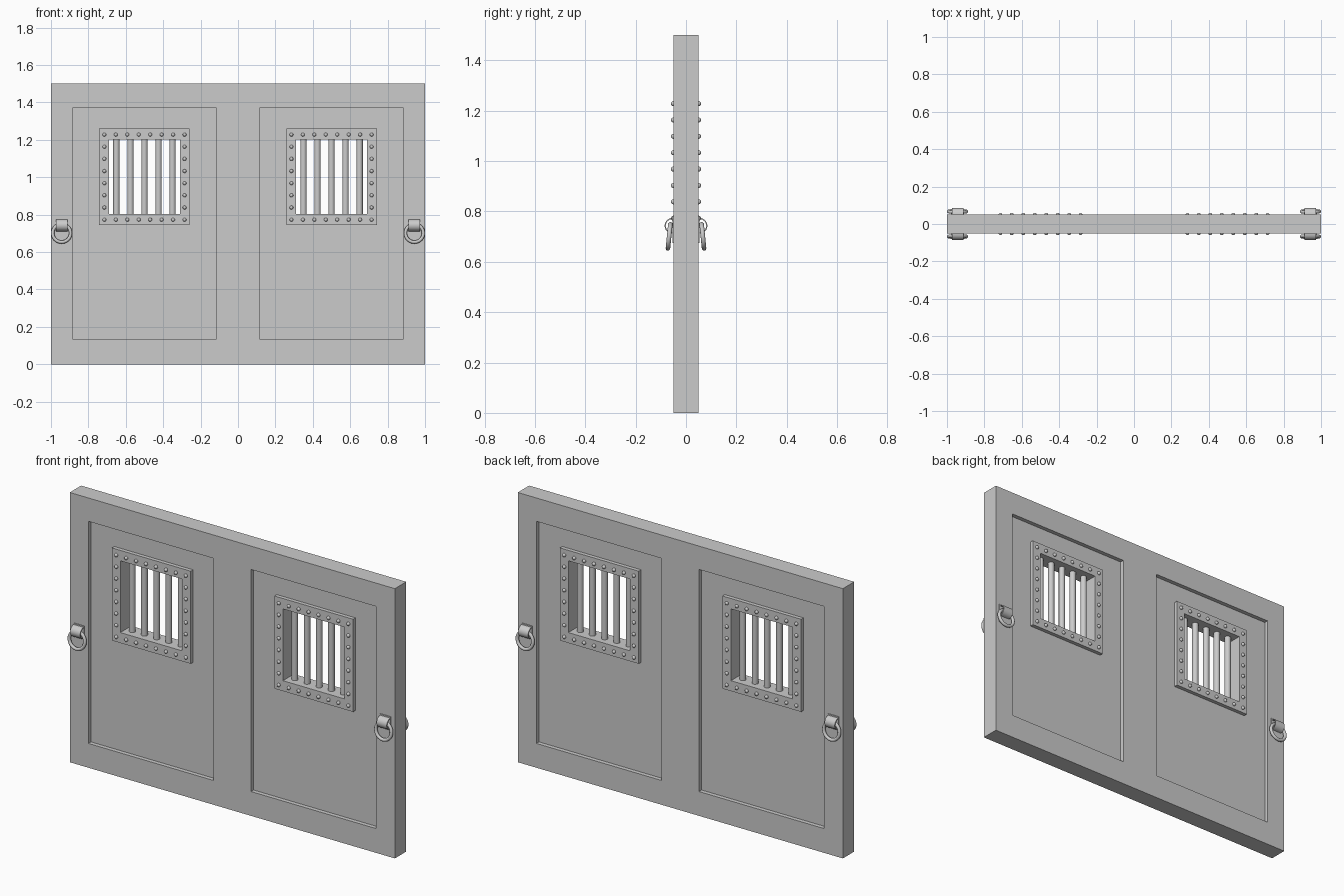
import bpy, bmesh, math
from mathutils import Matrix, Vector

if "Cube" in bpy.data.objects:
    bpy.data.objects.remove(bpy.data.objects["Cube"])


def finish(bm, name, smooth=False):
    bmesh.ops.recalc_face_normals(bm, faces=bm.faces)
    me = bpy.data.meshes.new(name)
    bm.to_mesh(me)
    bm.free()
    ob = bpy.data.objects.new(name, me)
    bpy.context.collection.objects.link(ob)
    if smooth:
        bpy.ops.object.select_all(action='DESELECT')
        ob.select_set(True)
        bpy.context.view_layer.objects.active = ob
        bpy.ops.object.shade_smooth_by_angle(angle=math.radians(40))
    return ob


def box(bm, x0, x1, y0, y1, z0, z1):
    m = (Matrix.Translation(((x0 + x1) / 2, (y0 + y1) / 2, (z0 + z1) / 2))
         @ Matrix.Diagonal((x1 - x0, y1 - y0, z1 - z0, 1)))
    bmesh.ops.create_cube(bm, size=1, matrix=m)


def cut(target, cutter):
    mod = target.modifiers.new("cut", 'BOOLEAN')
    mod.operation, mod.solver, mod.object = 'DIFFERENCE', 'EXACT', cutter
    cutter.hide_render = True
    bpy.context.view_layer.objects.active = target
    bpy.ops.object.modifier_apply(modifier=mod.name)
    bpy.data.objects.remove(cutter)


# Door slab with recessed panels on both faces and two window holes
bm = bmesh.new()
box(bm, -1, 1, -0.05, 0.05, 0, 1.5)
door = finish(bm, "door_slab")
bm = bmesh.new()
for c in (-0.5, 0.5):
    for y0, y1 in ((-0.2, -0.027), (0.027, 0.2)):
        box(bm, c - 0.385, c + 0.385, y0, y1, 0.135, 1.37)
cut(door, finish(bm, "panel_cutter"))
bm = bmesh.new()
for c in (-0.5, 0.5):
    box(bm, c - 0.21, c + 0.21, -0.2, 0.2, 0.78, 1.22)
cut(door, finish(bm, "window_cutter"))

FY = 0.048  # window frame half depth
for c, side in ((-0.5, "left"), (0.5, "right")):
    # Window frame: rectangular ring lining the hole
    bm = bmesh.new()
    box(bm, c - 0.242, c + 0.242, -FY, FY, 0.745, 1.26)
    frame = finish(bm, side + "_window_frame")
    bm = bmesh.new()
    box(bm, c - 0.19, c + 0.19, -0.2, 0.2, 0.803, 1.202)
    cut(frame, finish(bm, "frame_cutter"))

    # Window bars
    bm = bmesh.new()
    for i in range(5):
        m = Matrix.Translation((c + (i - 2) * 0.075, 0, 1.0))
        bmesh.ops.create_cone(bm, cap_ends=True, segments=16, radius1=0.017,
                              radius2=0.017, depth=0.42, matrix=m)
    finish(bm, side + "_window_bars", True)

    # Rivets round the frame on both faces
    bm = bmesh.new()
    for i in range(8):
        for j in range(8):
            if i in (0, 7) or j in (0, 7):
                for s in (-1, 1):
                    p = (c + (i - 3.5) * 0.0612, s * 0.05, 1.0005 + (j - 3.5) * 0.065)
                    bmesh.ops.create_uvsphere(bm, u_segments=12, v_segments=8,
                                              radius=0.01, matrix=Matrix.Translation(p))
    finish(bm, side + "_window_rivets", True)

# Ring pulls on both edges and both faces
for hx, side in ((-0.943, "left"), (0.943, "right")):
    for s, face in ((-1, "front"), (1, "back")):
        tag = f"{side}_{face}_"
        # Backing plate
        bm = bmesh.new()
        box(bm, hx - 0.034, hx + 0.034, min(s * 0.045, s * 0.054),
            max(s * 0.045, s * 0.054), 0.675, 0.782)
        finish(bm, tag + "handle_plate")

        # Curved strap that holds the ring
        bm = bmesh.new()
        arc = [math.radians(90 - 180 * k / 14) for k in range(15)]
        prof = [(0.052 + 0.033 * math.cos(a), 0.743 + 0.032 * math.sin(a)) for a in arc]
        prof += [(0.052 + 0.028 * math.cos(a), 0.743 + 0.027 * math.sin(a)) for a in reversed(arc)]
        f = bm.faces.new([bm.verts.new((hx - 0.031, s * y, z)) for y, z in prof])
        ext = bmesh.ops.extrude_face_region(bm, geom=[f])
        bmesh.ops.translate(bm, vec=Vector((0.062, 0, 0)),
                            verts=[v for v in ext["geom"] if isinstance(v, bmesh.types.BMVert)])
        finish(bm, tag + "handle_strap", True)

        # Hanging ring, its lower edge tipped outwards
        bpy.ops.mesh.primitive_torus_add(
            location=(hx, s * 0.067, 0.701), rotation=(math.pi / 2 + s * 0.1, 0, 0),
            major_radius=0.048, minor_radius=0.009, major_segments=32, minor_segments=12)
        ring = bpy.context.object
        ring.name = tag + "handle_ring"
        bpy.ops.object.shade_smooth_by_angle(angle=math.radians(40))
